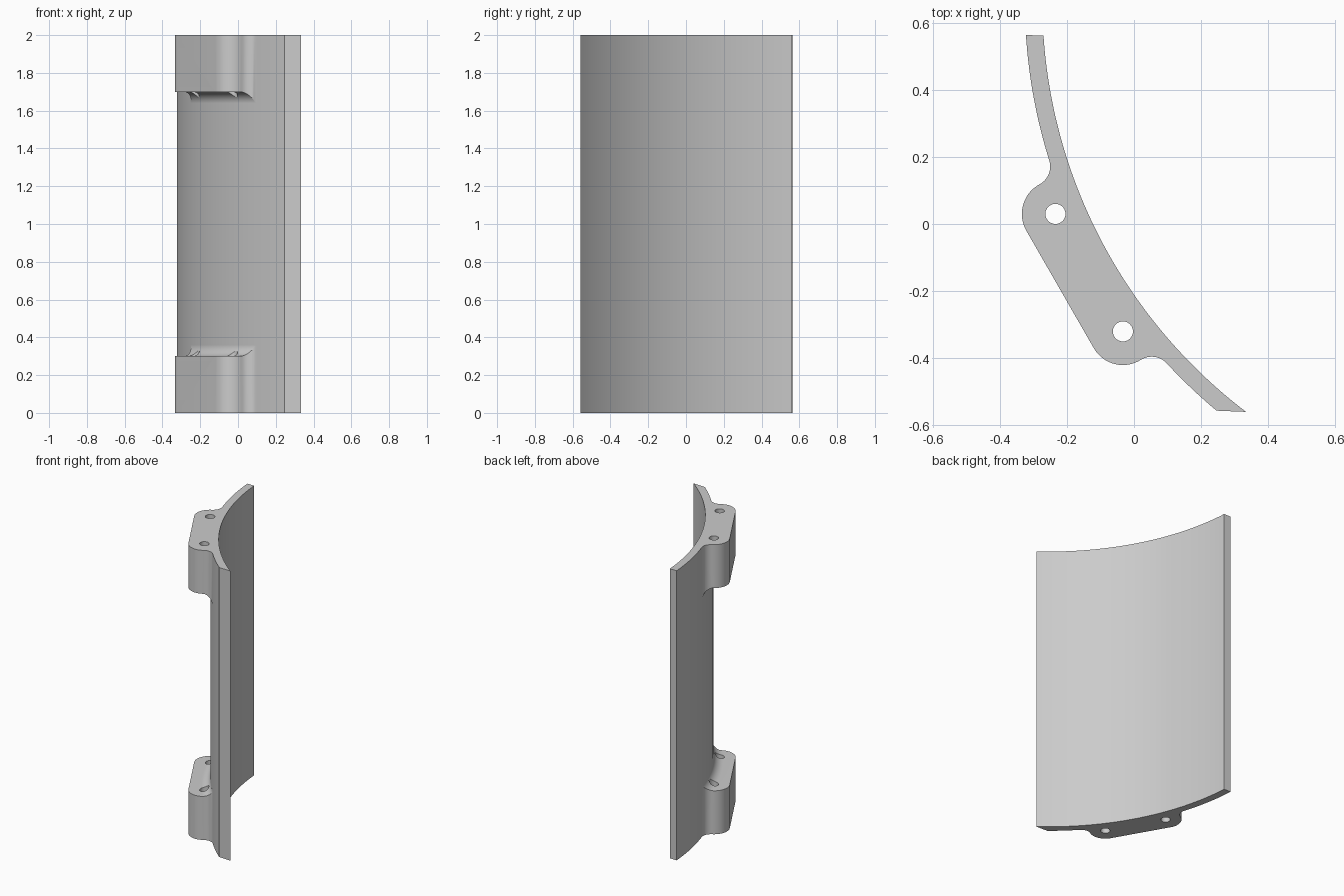
import bpy, bmesh, math
from mathutils import Vector

if "Cube" in bpy.data.objects:
    bpy.data.objects.remove(bpy.data.objects["Cube"])

# Main dimensions
C = Vector((1.264, 0.664))            # centre of the curved panel
R_IN, R_OUT = 1.537, 1.589            # panel inner and outer radius
HOLES = [Vector((-0.234, 0.03)), Vector((-0.033, -0.32))]
R_BOSS, R_HOLE, R_FIL = 0.10, 0.03, 0.06
HEIGHT, PAD = 2.0, 0.30

grey = bpy.data.materials.new("light_grey")
grey.diffuse_color = (0.6, 0.6, 0.6, 1)
grey.use_nodes = True
grey.node_tree.nodes["Principled BSDF"].inputs["Base Color"].default_value = grey.diffuse_color


def arc(centre, r, a0, a1, n):
    return [centre + r * Vector((math.cos(a0 + (a1 - a0) * i / n),
                                 math.sin(a0 + (a1 - a0) * i / n))) for i in range(n + 1)]


def heading(v):
    return math.atan2(v.y, v.x) % math.tau


def short_arc(centre, r, a0, a1, n):
    """Arc along the shorter way round."""
    d = (a1 - a0 + math.pi) % math.tau - math.pi
    return arc(centre, r, a0, a0 + d, n)


def finish(name, bm):
    bmesh.ops.remove_doubles(bm, verts=bm.verts, dist=1e-6)
    bmesh.ops.recalc_face_normals(bm, faces=bm.faces)
    me = bpy.data.meshes.new(name)
    bm.to_mesh(me)
    bm.free()
    me.materials.append(grey)
    ob = bpy.data.objects.new(name, me)
    bpy.context.collection.objects.link(ob)
    return ob


def loft(name, rings):
    """Skin a row of equal closed rings and cap both ends."""
    bm = bmesh.new()
    rows = [[bm.verts.new(p) for p in ring] for ring in rings]
    for a, b in zip(rows, rows[1:]):
        for i in range(len(a)):
            j = (i + 1) % len(a)
            bm.faces.new((a[i], a[j], b[j], b[i]))
    bm.faces.new(rows[0])
    bm.faces.new(rows[-1])
    return finish(name, bm)


def prism(name, outline, z0, z1):
    return loft(name, [[(p.x, p.y, z) for p in outline] for z in (z0, z1)])


def combine(target, other, operation):
    mod = target.modifiers.new(operation.lower(), 'BOOLEAN')
    mod.operation, mod.solver, mod.object = operation, 'EXACT', other
    bpy.context.view_layer.objects.active = target
    bpy.ops.object.modifier_apply(modifier=mod.name)
    bpy.data.objects.remove(other)


def fillet_centre(boss, sign):
    """Centre of the round touching both the boss and the panel's outer face."""
    r0, r1 = R_OUT + R_FIL, R_BOSS + R_FIL
    axis = boss - C
    d = axis.length
    axis.normalize()
    a = (r0 * r0 - r1 * r1 + d * d) / (2 * d)
    h = math.sqrt(r0 * r0 - a * a)
    return C + axis * a + sign * h * Vector((-axis.y, axis.x))


# Curved panel, with slightly skewed ends
rad = math.radians
panel = prism("curved_panel",
              arc(C, R_OUT, rad(183.65), rad(230.15), 64) +
              arc(C, R_IN, rad(232.75), rad(183.85), 64), 0, HEIGHT)

# Pad outline: end rounds, two bosses and a back edge buried in the panel
A, B = HOLES
FA, FB = fillet_centre(A, -1), fillet_centre(B, 1)
ta, tb = heading(FA - C), heading(FB - C)
flat = rad(210)
outline = (short_arc(FA, R_FIL, heading(C - FA), heading(A - FA), 10)
           + short_arc(A, R_BOSS, heading(FA - A), flat, 14)[1:]
           + short_arc(B, R_BOSS, flat, heading(FB - B), 14)
           + short_arc(FB, R_FIL, heading(B - FB), heading(C - FB), 10)[1:]
           + arc(C, R_OUT - 0.025, tb, ta, 24))

# Section that carves the round between the pad's inner end and the panel
section = [(R_OUT + R_FIL + R_FIL * math.cos(a), PAD + R_FIL + R_FIL * math.sin(a))
           for a in (math.pi + math.pi / 2 * i / 10 for i in range(11))]
section += [(R_OUT + 0.25, PAD), (R_OUT + 0.25, PAD + 0.2), (R_OUT, PAD + 0.2)]

for name, top in (("lower_pad", False), ("upper_pad", True)):
    def zf(z):
        return HEIGHT - z if top else z
    pad = prism(name, outline, zf(0), zf(PAD + R_FIL - 0.002))
    steps = [ta - 0.05 + (tb - ta + 0.1) * i / 44 for i in range(45)]
    carve = loft("round_cutter", [[(C.x + r * math.cos(t), C.y + r * math.sin(t), zf(z))
                                   for r, z in section] for t in steps])
    combine(pad, carve, 'DIFFERENCE')
    # Screw holes
    for h in HOLES:
        drill = prism("hole_cutter", arc(h, R_HOLE, 0, math.tau * 23 / 24, 23),
                      zf(-0.1), zf(0.6))
        combine(pad, drill, 'DIFFERENCE')
    combine(panel, pad, 'UNION')

# Smooth curves, sharp edges
bpy.ops.object.select_all(action='DESELECT')
panel.select_set(True)
bpy.context.view_layer.objects.active = panel
bpy.ops.object.shade_smooth_by_angle(angle=rad(25))
